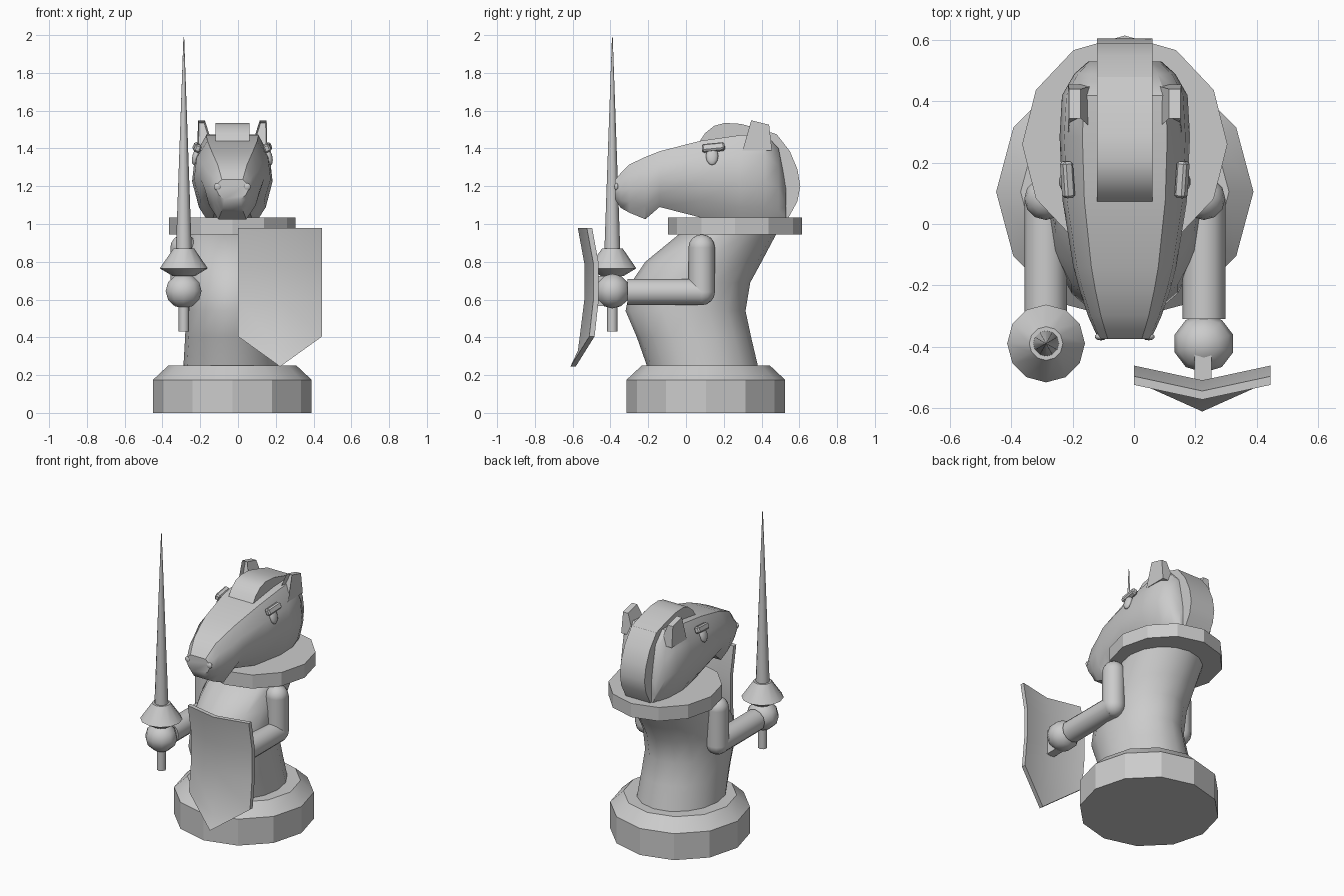
import bpy, bmesh
from math import sin, cos, pi, radians
from mathutils import Vector

if "Cube" in bpy.data.objects:
    bpy.data.objects.remove(bpy.data.objects["Cube"])

CX = -0.03  # symmetry axis of the figure


def make(name, bm, smooth=40):
    bmesh.ops.recalc_face_normals(bm, faces=bm.faces)
    me = bpy.data.meshes.new(name)
    bm.to_mesh(me)
    bm.free()
    ob = bpy.data.objects.new(name, me)
    bpy.context.collection.objects.link(ob)
    if smooth:
        bpy.ops.object.select_all(action='DESELECT')
        ob.select_set(True)
        bpy.context.view_layer.objects.active = ob
        bpy.ops.object.shade_smooth_by_angle(angle=radians(smooth))
    return ob


def loft(name, rings, smooth=40):
    bm = bmesh.new()
    vs = [[bm.verts.new(p) for p in r] for r in rings]
    n = len(vs[0])
    for a, b in zip(vs, vs[1:]):
        for i in range(n):
            j = (i + 1) % n
            bm.faces.new((a[i], a[j], b[j], b[i]))
    bm.faces.new(vs[0])
    bm.faces.new(vs[-1])
    return make(name, bm, smooth)


def ellipse(cx, cy, z, rx, ry, n=12):
    return [(cx + rx * cos(2 * pi * i / n), cy + ry * sin(2 * pi * i / n), z) for i in range(n)]


def turned(name, cx, cy, profile, n=12, smooth=25):
    return loft(name, [ellipse(cx, cy, z, r, r, n) for r, z in profile], smooth)


def ball(name, loc, radii, rot=(0, 0, 0), seg=10, rings=6):
    bpy.ops.mesh.primitive_uv_sphere_add(segments=seg, ring_count=rings, radius=1, location=loc, rotation=rot)
    ob = bpy.context.object
    ob.name = name
    ob.scale = radii
    bpy.ops.object.shade_smooth_by_angle(angle=radians(60))
    return ob


def tube(name, a, b, r, n=12):
    a, b = Vector(a), Vector(b)
    bpy.ops.mesh.primitive_cylinder_add(vertices=n, radius=r, depth=(b - a).length, location=(a + b) / 2)
    ob = bpy.context.object
    ob.name = name
    ob.rotation_euler = (b - a).to_track_quat('Z', 'Y').to_euler()
    bpy.ops.object.shade_smooth_by_angle(angle=radians(40))


def box(name, loc, size, rot=(0, 0, 0), bevel=0.0):
    bpy.ops.mesh.primitive_cube_add(size=1, location=loc, rotation=rot)
    ob = bpy.context.object
    ob.name = name
    ob.scale = size
    if bevel:
        bpy.ops.object.transform_apply(location=False, rotation=False, scale=True)
        ob.modifiers.new("bevel", 'BEVEL').width = bevel
    return ob


# base and collar
turned("base", CX, 0.105, [(0.42, 0), (0.42, 0.175), (0.34, 0.25)])
loft("collar", [ellipse(CX, 0.26, z, 0.335, 0.355) for z in (0.945, 1.035)], 25)

# body: z, front y, back y, half width
body = [(0.23, -0.20, 0.385, 0.26), (0.40, -0.26, 0.345, 0.25), (0.54, -0.32, 0.315, 0.245),
        (0.69, -0.29, 0.34, 0.245), (0.80, -0.215, 0.40, 0.245), (0.96, -0.02, 0.485, 0.24)]
loft("body", [ellipse(CX, (f + b) / 2, z, w, (b - f) / 2, 16) for z, f, b, w in body], 50)

# head: y, bottom z, top z, half width
head = [(-0.375, 1.13, 1.235, 0.085), (-0.345, 1.085, 1.27, 0.10), (-0.30, 1.06, 1.315, 0.12),
        (-0.215, 1.025, 1.355, 0.148), (-0.14, 1.09, 1.385, 0.168), (0.075, 1.035, 1.44, 0.203),
        (0.285, 0.98, 1.47, 0.213), (0.42, 0.98, 1.475, 0.205), (0.49, 0.98, 1.40, 0.165),
        (0.53, 0.98, 1.20, 0.12)]
half = [(0.5, 0), (0.83, 0.22), (1, 0.5), (0.93, 0.78), (0.65, 1)]
section = half + [(-x, t) for x, t in reversed(half)]
loft("head", [[(CX + w * x, y, b + (t - b) * k) for x, k in section] for y, b, t, w in head], 35)

# mane: side outline extruded across the neck
mane = [(0.06, 1.42), (0.10, 1.48), (0.15, 1.52), (0.205, 1.535), (0.29, 1.53), (0.40, 1.50), (0.48, 1.475),
        (0.55, 1.385), (0.59, 1.29), (0.605, 1.20), (0.59, 1.12), (0.535, 1.02), (0.42, 1.02), (0.42, 1.40)]
loft("mane", [[(CX + s * 0.09, y, z) for y, z in mane] for s in (-1, 1)], 25)

for s, side in ((-1, "right"), (1, "left")):
    # ear with a hollow front
    bm = bmesh.new()
    rows = [[(0.095, 0.30), (0.185, 0.30), (0.185, 0.455), (0.095, 0.455)],
            [(0.145, 0.345), (0.182, 0.345), (0.182, 0.44), (0.145, 0.44)]]
    vs = [[bm.verts.new((CX + s * x, y, z + (y - 0.34) * k)) for x, y in r]
          for r, z, k in zip(rows, (1.39, 1.55), (0, -0.25))]
    front = None
    for i in range(4):
        j = (i + 1) % 4
        f = bm.faces.new((vs[0][i], vs[0][j], vs[1][j], vs[1][i]))
        front = front or f
    bm.faces.new(vs[0])
    bm.faces.new(vs[1])
    bmesh.ops.recalc_face_normals(bm, faces=bm.faces)
    bmesh.ops.inset_individual(bm, faces=[front], thickness=0.008, depth=-0.03)
    make(side + "_ear", bm, 0)

    # eye, brow and nostril
    box(side + "_brow", (CX + s * 0.187, 0.145, 1.405), (0.035, 0.12, 0.042),
        (radians(6), s * radians(-22), s * radians(-6)), 0.008)
    ball(side + "_eye", (CX + s * 0.192, 0.138, 1.36), (0.02, 0.033, 0.05), (0, s * radians(-15), 0))
    ball(side + "_nostril", (CX + s * 0.078, -0.368, 1.197), (0.02, 0.012, 0.02))

    # arm and fist
    x = CX + s * 0.258
    elbow = (x, 0.083, 0.64)
    tube(side + "_upper_arm", (x, 0.083, 0.875), elbow, 0.07)
    tube(side + "_forearm", elbow, (x, -0.31, 0.64), 0.07)
    ball(side + "_shoulder", (x, 0.083, 0.875), (0.07, 0.07, 0.07), seg=12, rings=8)
    ball(side + "_elbow", elbow, (0.07, 0.07, 0.07), seg=12, rings=8)
    ball(side + "_hand", (x, -0.39, 0.645), (0.1, 0.095, 0.092))

# lance: handle, guard and spike
LX, LY = CX - 0.257, -0.39
turned("lance_handle", LX, LY, [(0.028, 0.43), (0.028, 0.75)], 8, 50)
turned("lance_guard", LX, LY, [(0.06, 0.725), (0.127, 0.765), (0.055, 0.87)], 12)
turned("lance_spike", LX, LY, [(0.042, 0.86), (0.002, 1.99)], 12, 50)

# shield: folded, curved plate given thickness
bm = bmesh.new()
rows = [(0.98, 0.98, -0.573), (0.79, 0.79, -0.538), (0.60, 0.60, -0.538), (0.405, 0.33, -0.572), (None, 0.245, -0.612)]
prev = None
for ze, zc, y in rows:
    mid = bm.verts.new((0.223, y, zc))
    if ze is None:
        for e in (0, 2):
            bm.faces.new((prev[e], prev[1], mid))
        break
    ye = y + 0.048 + (0.012 if ze < zc + 0.2 and ze == 0.405 else 0)
    cur = [bm.verts.new((0.0, ye, ze)), mid, bm.verts.new((0.446, ye, ze))]
    if prev:
        for i in (0, 1):
            bm.faces.new((prev[i], prev[i + 1], cur[i + 1], cur[i]))
    prev = cur
# thicken backwards
geo = bmesh.ops.extrude_face_region(bm, geom=bm.faces[:], use_keep_orig=True)
bmesh.ops.translate(bm, vec=(0, 0.028, 0), verts=[v for v in geo["geom"] if isinstance(v, bmesh.types.BMVert)])
make("shield", bm, 25)
box("shield_grip", (0.225, -0.475, 0.645), (0.055, 0.10, 0.16))
